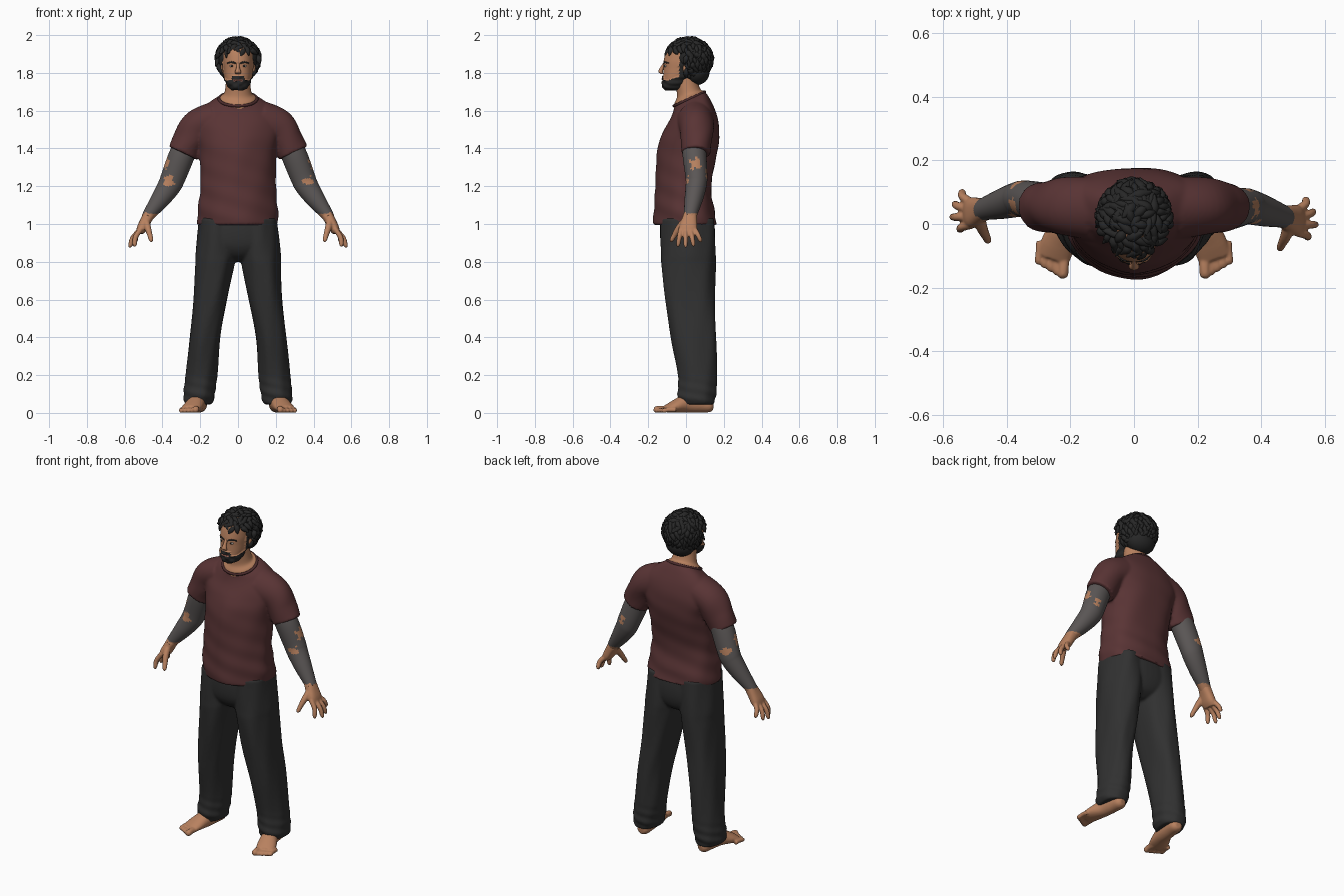
import bpy, bmesh, math, random
from mathutils import Vector

random.seed(4)
if "Cube" in bpy.data.objects:
    bpy.data.objects.remove(bpy.data.objects["Cube"])


def material(name, r, g, b):
    m = bpy.data.materials.new(name)
    m.diffuse_color = (r, g, b, 1)
    m.use_nodes = True
    bsdf = m.node_tree.nodes["Principled BSDF"]
    bsdf.inputs["Base Color"].default_value = (r, g, b, 1)
    bsdf.inputs["Roughness"].default_value = 0.8
    return m


SKIN = material("skin", 0.48, 0.22, 0.115)
SHIRT = material("maroon cloth", 0.1, 0.034, 0.035)
TRIM = material("dark maroon trim", 0.075, 0.026, 0.027)
PANTS = material("charcoal cloth", 0.03, 0.03, 0.03)
HAIR = material("black hair", 0.02, 0.02, 0.02)
INK = material("grey ink", 0.105, 0.095, 0.093)
WHITE = material("eye white", 0.6, 0.55, 0.5)
LIPS = material("lips", 0.3, 0.11, 0.08)


def spline(a, b, c, d, t):
    return [0.5 * (2 * q + (r - p) * t + (2 * p - 5 * q + 4 * r - s) * t * t
                   + (3 * q - p - 3 * r + s) * t ** 3) for p, q, r, s in zip(a, b, c, d)]


def loft(bm, stations, n=24, sub=5, ref=None, fold=None, front=2, back=2):
    """Skin a tube through (x, y, z, u radius, v radius, tilt); level rings without ref."""
    st = [tuple(s) + (0,) * (6 - len(s)) for s in stations]
    last = len(st) - 1
    path = [spline(st[max(i - 1, 0)], st[i], st[i + 1], st[min(i + 2, last)], k / sub)
            for i in range(last) for k in range(sub)] + [st[-1]]
    rings = []
    for i, p in enumerate(path):
        u, v = Vector((1, 0, 0)), Vector((0, 1, p[5]))
        if ref:
            t = (Vector(path[min(i + 1, len(path) - 1)][:3]) - Vector(path[max(i - 1, 0)][:3])).normalized()
            v = (Vector(ref) - t * t.dot(Vector(ref))).normalized()
            u = v.cross(t)
        ring = []
        for j in range(n):
            a = math.tau * j / n
            c, s = math.cos(a), math.sin(a)
            e = 2 / (front if s < 0 else back)
            k = 1 + (fold(a, p[2]) if fold else 0)
            co = (Vector(p[:3]) + u * (k * p[3] * math.copysign(abs(c) ** e, c))
                  + v * (k * p[4] * math.copysign(abs(s) ** e, s)))
            ring.append(bm.verts.new(co))
        rings.append(ring)
    for r, q in zip(rings, rings[1:]):
        for j in range(n):
            bm.faces.new((r[j], r[(j + 1) % n], q[(j + 1) % n], q[j]))
    bm.faces.new(rings[0])
    bm.faces.new(rings[-1])


def finish(bm, name, mats, rule=None, voxel=0):
    bmesh.ops.recalc_face_normals(bm, faces=bm.faces)
    for f in bm.faces:
        f.smooth = True
        if rule:
            f.material_index = rule(f.calc_center_median())
    me = bpy.data.meshes.new(name)
    bm.to_mesh(me)
    bm.free()
    for m in mats:
        me.materials.append(m)
    ob = bpy.data.objects.new(name, me)
    bpy.context.collection.objects.link(ob)
    if voxel:
        mod = ob.modifiers.new("fuse", "REMESH")
        mod.mode, mod.voxel_size, mod.use_smooth_shade = "VOXEL", voxel, True
        mod = ob.modifiers.new("soften", "SMOOTH")
        mod.factor, mod.iterations = 0.5, 3
    return ob


def ellipsoid(bm, centre, radii, seg=20):
    for v in bmesh.ops.create_uvsphere(bm, u_segments=seg, v_segments=seg // 2, radius=1)["verts"]:
        v.co = Vector(c + r * q for c, r, q in zip(centre, radii, v.co))


def flip(stations, s, dy=0):
    return [(p[0] * s, p[1] + dy) + tuple(p[2:]) for p in stations]


# Shirt: torso and two sleeves fused, with slanting creases
def shirt_fold(a, z):
    low = max(0, 1.35 - z)
    return (0.006 + 0.03 * low) * math.sin(3 * a + 55 * z) + 0.007 * math.sin(7 * a - 14 * z)


bm = bmesh.new()
loft(bm, [(0, -0.005, 0.995, 0.212, 0.168), (0, -0.01, 1.06, 0.213, 0.162),
          (0, -0.015, 1.2, 0.2, 0.148), (0, 0.01, 1.4, 0.205, 0.16),
          (0, 0.03, 1.5, 0.225, 0.145), (0, 0.04, 1.58, 0.21, 0.118, 0.1),
          (0, 0.03, 1.635, 0.155, 0.095, 0.3), (0, 0.018, 1.662, 0.102, 0.083, 0.45)],
     n=72, sub=10, fold=shirt_fold, front=1.8, back=2.6)
for s in (-1, 1):
    loft(bm, flip([(0.12, 0.05, 1.55, 0.1, 0.1), (0.21, 0.055, 1.515, 0.094, 0.092),
                   (0.26, 0.055, 1.44, 0.086, 0.082), (0.292, 0.053, 1.375, 0.083, 0.076)], s),
         n=40, sub=8, ref=(0, 1, 0), fold=lambda a, z: 0.02 * math.sin(3 * a + 40 * z))
finish(bm, "shirt", [SHIRT], voxel=0.008)

# Collar band
bpy.ops.mesh.primitive_torus_add(major_segments=48, minor_segments=8, major_radius=0.1, minor_radius=0.008,
                                 location=(0, 0.018, 1.662), rotation=(math.atan(0.45), 0, 0))
collar = bpy.context.object
collar.name, collar.scale = "collar", (1, 0.9, 1)
collar.data.materials.append(TRIM)
bpy.ops.object.shade_smooth()


# Trousers: hips and two legs fused, with long folds and bunched hems
def leg_fold(a, z):
    hem = max(0, 0.22 - z)
    return 0.02 * math.sin(4 * a + 9 * z) + 0.012 * math.sin(7 * a - 13 * z) + 0.25 * hem * math.sin(110 * z + 2 * a)


bm = bmesh.new()
loft(bm, [(0, 0.005, 1.04, 0.2, 0.14), (0, 0.008, 0.95, 0.21, 0.146), (0, 0.01, 0.88, 0.2, 0.138),
          (0, 0.015, 0.83, 0.12, 0.11), (0, 0.02, 0.8, 0.04, 0.06)], n=48, front=2.3, back=2.3)
for s in (-1, 1):
    loft(bm, flip([(0.105, 0.008, 1.03, 0.1, 0.14), (0.116, 0.012, 0.85, 0.107, 0.142),
                   (0.123, 0.013, 0.78, 0.102, 0.142), (0.146, 0.022, 0.6, 0.09, 0.133),
                   (0.175, 0.04, 0.4, 0.081, 0.121), (0.193, 0.06, 0.2, 0.083, 0.102),
                   (0.206, 0.058, 0.09, 0.081, 0.1), (0.208, 0.06, 0.045, 0.07, 0.086)], s),
         n=56, sub=14, fold=leg_fold, front=2.2, back=2.2)
finish(bm, "trousers", [PANTS], voxel=0.008)


# Inked arms with bare patches around the elbow
def bare(c):
    p = Vector((abs(c.x), c.y, c.z))
    wobble = 0.008 * math.sin(160 * c.z + 90 * c.y)
    spots = ((0.37, 0.015, 1.225), (0.385, 0.05, 1.32), (0.36, 0.13, 1.27))
    return int(c.z < 1.055 or any((p - Vector(q)).length < 0.03 + wobble for q in spots))


for s, side in ((1, "left"), (-1, "right")):
    dy = -0.012 * s
    bm = bmesh.new()
    loft(bm, flip([(0.25, 0.053, 1.46, 0.06, 0.06), (0.297, 0.057, 1.365, 0.068, 0.063),
                   (0.342, 0.067, 1.25, 0.065, 0.058), (0.365, 0.065, 1.2, 0.061, 0.055),
                   (0.412, 0.052, 1.13, 0.05, 0.048), (0.468, 0.036, 1.055, 0.034, 0.036),
                   (0.48, 0.03, 1.035, 0.03, 0.036)], s, dy), n=32, sub=14, ref=(0, 1, 0))
    finish(bm, side + "_arm", [INK, SKIN], rule=bare)

    # Hand: palm, four spread fingers and thumb
    bm = bmesh.new()
    loft(bm, flip([(0.468, 0.036, 1.055, 0.031, 0.034), (0.487, 0.03, 1.02, 0.029, 0.041),
                   (0.508, 0.024, 0.98, 0.027, 0.048), (0.522, 0.022, 0.955, 0.02, 0.042)], s, dy),
         ref=(0, 1, 0), front=2.5, back=2.5)
    for base_y, tip in ((0.056, (0.545, 0.093, 0.905)), (0.034, (0.57, 0.053, 0.882)),
                        (0.01, (0.578, 0.01, 0.876)), (-0.014, (0.552, -0.032, 0.88))):
        a, b = Vector((0.513, base_y, 0.975)), Vector(tip)
        mid = a.lerp(b, 0.5) + Vector((0.01, 0, 0.003))
        loft(bm, flip([(*a, 0.014, 0.014), (*mid, 0.014, 0.013), (*a.lerp(b, 0.88), 0.012, 0.011),
                       (*b, 0.004, 0.004)], s, dy), n=12, ref=(0, 1, 0))
    loft(bm, flip([(0.488, 0.01, 1.02, 0.02, 0.02), (0.478, -0.025, 0.98, 0.018, 0.018),
                   (0.466, -0.05, 0.94, 0.014, 0.014), (0.46, -0.064, 0.915, 0.012, 0.011),
                   (0.458, -0.07, 0.905, 0.004, 0.004)], s, dy), n=12, ref=(0, 1, 0))
    finish(bm, side + "_hand", [SKIN], voxel=0.005)

    # Bare foot with five toes
    bm = bmesh.new()
    loft(bm, flip([(0.2, 0.145, 0.033, 0.018, 0.018), (0.202, 0.125, 0.036, 0.036, 0.034),
                   (0.207, 0.07, 0.048, 0.042, 0.047), (0.217, 0, 0.049, 0.046, 0.048),
                   (0.238, -0.06, 0.034, 0.054, 0.033), (0.255, -0.108, 0.02, 0.052, 0.018)], s),
         ref=(0, 0, 1))
    for i in range(5):
        x, y, r = 0.222 + 0.019 * i, -0.172 + 0.011 * i, 0.017 if i == 0 else 0.0125
        loft(bm, flip([(x - 0.002, y + 0.075, r + 0.004, r, r), (x, y + 0.035, r + 0.004, r, r),
                       (x + 0.002, y + 0.01, r, r, r), (x + 0.002, y, r, 0.006, 0.006)], s), n=12, ref=(0, 0, 1))
    finish(bm, side + "_foot", [SKIN], voxel=0.005)

# Neck
bm = bmesh.new()
loft(bm, [(0, 0.02, 1.645, 0.098, 0.084, 0.45), (0, 0.018, 1.67, 0.094, 0.08, 0.43),
          (0, 0.016, 1.69, 0.074, 0.064, 0.3), (0, 0.008, 1.73, 0.066, 0.06, 0.1),
          (0, 0, 1.78, 0.062, 0.06)], n=40)
finish(bm, "neck", [SKIN])


# Head, with the beard raised from the jaw faces
def face_colour(c):
    x, z = abs(c.x), c.z
    if x < 0.021 and c.y < -0.09 and abs(z - 1.76) < 0.0045:
        return 2
    cheek = 1.783 if x < 0.03 else 1.762 + max(0, c.y + 0.09) * 0.35
    sideburn = -0.035 < c.y < 0.01 and z < 1.86
    return int(c.y < 0.01 and (z < cheek or sideburn))


bm = bmesh.new()
loft(bm, [(0, -0.075, 1.712, 0.026, 0.03), (0, -0.068, 1.725, 0.046, 0.05), (0, -0.056, 1.75, 0.06, 0.066),
          (0, -0.04, 1.78, 0.069, 0.08), (0, -0.02, 1.82, 0.075, 0.099), (0, -0.004, 1.87, 0.08, 0.113),
          (0, 0.008, 1.93, 0.075, 0.105), (0, 0.015, 1.97, 0.04, 0.06)], n=96, sub=10, front=2.2)
bm.normal_update()
hairy = {v for f in bm.faces if face_colour(f.calc_center_median()) == 1 for v in f.verts}
marks = {f: face_colour(f.calc_center_median()) for f in bm.faces}
for v in hairy:
    v.co += v.normal * (0.006 + 0.003 * math.sin(130 * v.co.x) * math.sin(170 * v.co.z))
for f, index in marks.items():
    f.material_index = index
finish(bm, "head", [SKIN, HAIR, LIPS])

bm = bmesh.new()
loft(bm, [(0, -0.108, 1.858, 0.01, 0.008), (0, -0.126, 1.83, 0.009, 0.01), (0, -0.134, 1.806, 0.016, 0.012),
          (0, -0.124, 1.794, 0.013, 0.008)], n=16)
for s in (-1, 1):
    ellipsoid(bm, (0.081 * s, 0.002, 1.825), (0.011, 0.018, 0.031))
finish(bm, "nose_and_ears", [SKIN])

# Eyes and brows
for name, mat, y, radii in (("eyes", WHITE, -0.108, (0.013, 0.007, 0.006)),
                            ("irises", HAIR, -0.113, (0.005, 0.004, 0.0055))):
    bm = bmesh.new()
    for s in (-1, 1):
        ellipsoid(bm, (0.032 * s, y, 1.836), radii, 16)
    finish(bm, name, [mat])
bm = bmesh.new()
for s in (-1, 1):
    loft(bm, flip([(0.012, -0.117, 1.85, 0.003, 0.004), (0.034, -0.112, 1.857, 0.004, 0.005),
                   (0.057, -0.092, 1.851, 0.002, 0.003)], s), n=10, ref=(0, 0, 1))
finish(bm, "eyebrows", [HAIR])

# Hair: scalp mass covered in curved tapering locks
bm = bmesh.new()
ellipsoid(bm, (0, 0.035, 1.88), (0.108, 0.1, 0.103), 32)
ellipsoid(bm, (0, 0.055, 1.805), (0.088, 0.07, 0.07), 24)
centre, count = Vector((0, 0.015, 1.873)), 260
for i in range(count):
    h = 1 - 2 * (i + 0.5) / count
    a = i * math.pi * (3 - math.sqrt(5))
    w = math.sqrt(1 - h * h)
    d = Vector((w * math.cos(a), w * math.sin(a), h))
    if h < -0.8 or (d.y < -0.12 and h < 0.38):
        continue
    root = centre + Vector((d.x * 0.106, d.y * 0.114, d.z * 0.103))
    drift = Vector((random.uniform(-0.7, 0.7), random.uniform(-0.5, 0.7), -0.8))
    flow = (drift - d * drift.dot(d)).normalized()
    size = random.uniform(0.011, 0.017)
    step = random.uniform(0.016, 0.024)
    lock = [(*(root - flow * step), 0.006, 0.006), (*(root + d * 0.004), size, size),
            (*(root + flow * step + d * 0.006), size * 0.8, size * 0.8),
            (*(root + flow * step * 1.9 + d * random.uniform(0, 0.016)), 0.002, 0.002)]
    loft(bm, lock, n=7, sub=3, ref=tuple(d))
finish(bm, "hair", [HAIR])
